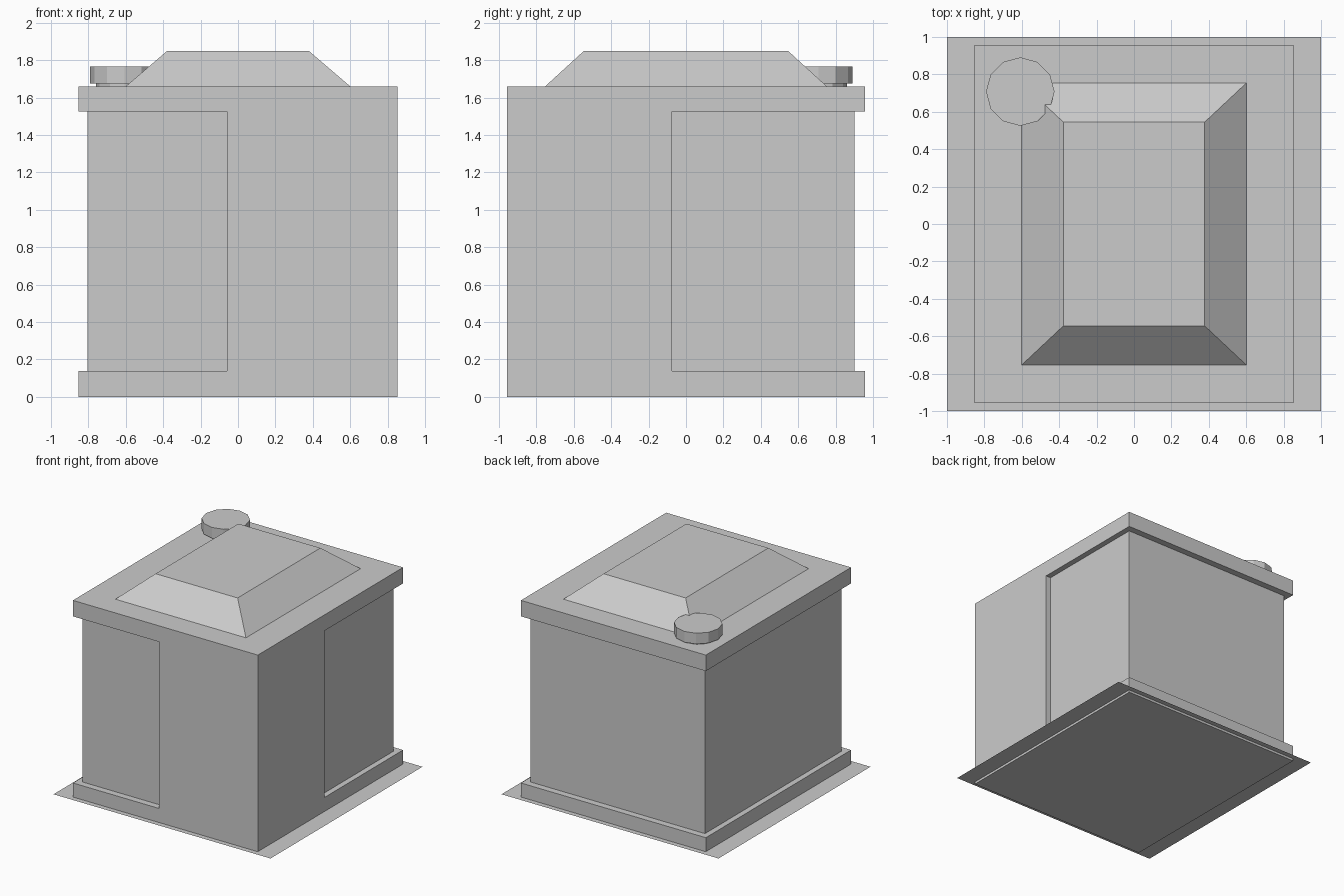
import bpy, bmesh, math

if "Cube" in bpy.data.objects:
    bpy.data.objects.remove(bpy.data.objects["Cube"])


def add_object(name, bm):
    bmesh.ops.recalc_face_normals(bm, faces=bm.faces)
    mesh = bpy.data.meshes.new(name)
    bm.to_mesh(mesh)
    bm.free()
    obj = bpy.data.objects.new(name, mesh)
    bpy.context.collection.objects.link(obj)
    return obj


def prism(name, points, z0, z1, top_scale=(1, 1)):
    """Extrude a flat outline from z0 to z1, optionally tapering it."""
    bm = bmesh.new()
    low = [bm.verts.new((x, y, z0)) for x, y in points]
    high = [bm.verts.new((x * top_scale[0], y * top_scale[1], z1)) for x, y in points]
    n = len(points)
    bm.faces.new(low[::-1])
    bm.faces.new(high)
    for i in range(n):
        j = (i + 1) % n
        bm.faces.new((low[i], low[j], high[j], high[i]))
    return add_object(name, bm)


def rect(hx, hy):
    return [(-hx, -hy), (hx, -hy), (hx, hy), (-hx, hy)]


def circle(cx, cy, r, n=12):
    return [(cx + r * math.cos(math.tau * i / n), cy + r * math.sin(math.tau * i / n))
            for i in range(n)]


# Ground sheet, slightly above the sunken base of the body
bm = bmesh.new()
bm.faces.new([bm.verts.new((x, y, 0.02)) for x, y in rect(1, 1)])
add_object("ground_sheet", bm)

# Main body: full block with walls recessed everywhere but the front right corner
body = prism("body", rect(0.852, 0.956), 0, 1.658)
cutter = prism("wall_cutter", [
    (-0.06, -1.2), (-1.2, -1.2), (-1.2, 1.2), (1.2, 1.2), (1.2, -0.075),
    (0.805, -0.075), (0.805, 0.90), (-0.805, 0.90), (-0.805, -0.90), (-0.06, -0.90),
], 0.137, 1.525)
cutter.hide_render = True
mod = body.modifiers.new("recess", "BOOLEAN")
mod.operation = "DIFFERENCE"
mod.solver = "EXACT"
mod.object = cutter
bpy.context.view_layer.objects.active = body
bpy.ops.object.modifier_apply(modifier=mod.name)
bpy.data.objects.remove(cutter)

# Tapered roof
prism("roof", rect(0.602, 0.755), 1.658, 1.85, (0.378 / 0.602, 0.545 / 0.755))

# Round vent: narrow neck with a wider cap
prism("vent_neck", circle(-0.608, 0.708, 0.152), 1.658, 1.675)
prism("vent_cap", circle(-0.608, 0.708, 0.183), 1.675, 1.765)
